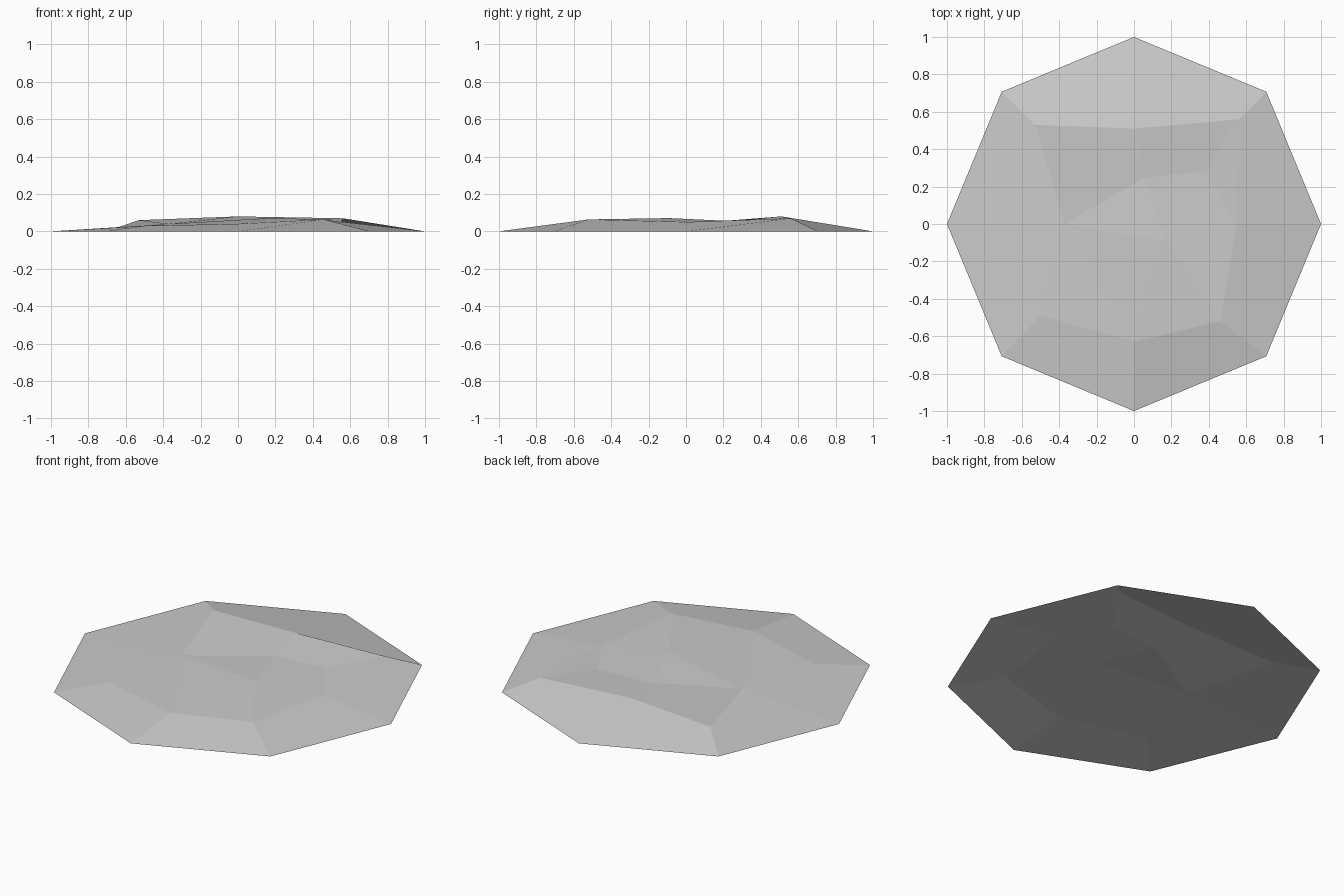
import bpy, bmesh, math

if "Cube" in bpy.data.objects:
    bpy.data.objects.remove(bpy.data.objects["Cube"])

# Single flat stone colour
stone = bpy.data.materials.new("stone_grey")
stone.use_nodes = True
GREY = (0.6, 0.6, 0.6, 1)
stone.diffuse_color = GREY
stone.node_tree.nodes["Principled BSDF"].inputs["Base Color"].default_value = GREY

# Uneven shoulder of the mound, counter-clockwise from +x
shoulder = [(0.55, 0, 0.05), (0.56, 0.56, 0.07), (0, 0.51, 0.08), (-0.53, 0.53, 0.06),
            (-0.37, 0, 0.04), (-0.5, -0.49, 0.03), (0, -0.63, 0.04), (0.46, -0.52, 0.064)]
# Points on the hollowed crown
crown = [(0.38, 0.28, 0.06), (0.06, 0.25, 0.055), (0.17, -0.09, 0.071)]

bm = bmesh.new()
rim = [bm.verts.new((math.cos(a), math.sin(a), 0))
       for a in (i * math.pi / 4 for i in range(8))]
ring = [bm.verts.new(p) for p in shoulder]
hollow_east, hollow_west, peak = [bm.verts.new(p) for p in crown]

# Sloping skirt between the rim and the shoulder
for i in range(8):
    j = (i + 1) % 8
    bm.faces.new((rim[i], rim[j], ring[j], ring[i]))

# Crown facets
east, north_east, north, north_west, west, south_west, south, south_east = ring
for facet in [(east, north_east, hollow_east),
              (north_east, north, hollow_west, hollow_east),
              (north, north_west, west, hollow_west),
              (east, hollow_east, hollow_west, peak),
              (hollow_west, west, peak),
              (west, south, peak),
              (west, south_west, south),
              (south, south_east, peak),
              (south_east, east, peak)]:
    bm.faces.new(facet)

# The underside stays open
mesh = bpy.data.meshes.new("rock_mound")
bm.to_mesh(mesh)
bm.free()
mesh.materials.append(stone)
mound = bpy.data.objects.new("rock_mound", mesh)
bpy.context.collection.objects.link(mound)
